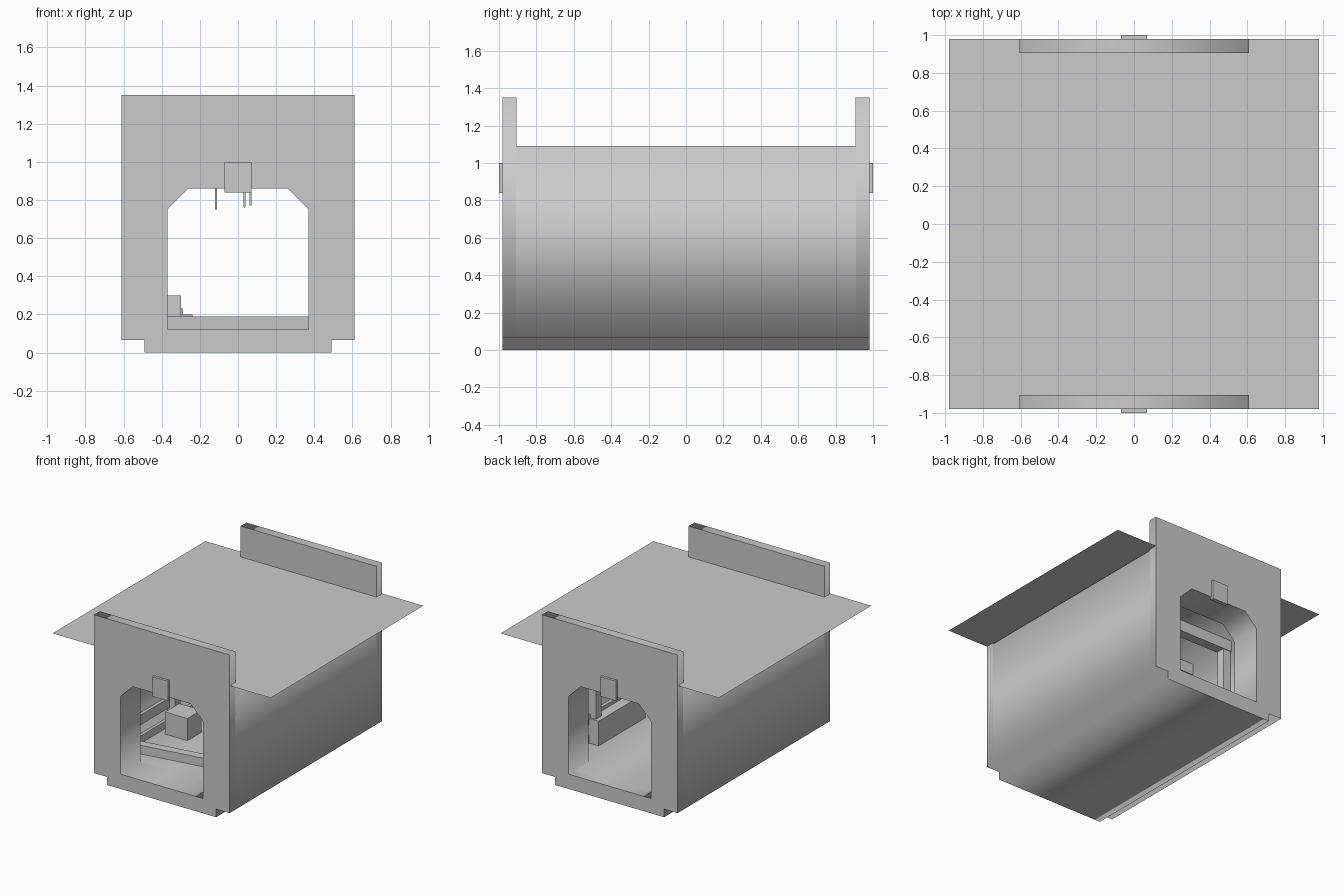
import bpy
from math import radians

old = bpy.data.objects.get("Cube")
if old:
    bpy.data.objects.remove(old)

# One plain grey for the whole structure
GREY = (0.6, 0.6, 0.6, 1)
stone = bpy.data.materials.new("plain_grey")
stone.use_nodes = True
stone.diffuse_color = GREY
stone.node_tree.nodes["Principled BSDF"].inputs["Base Color"].default_value = GREY


def extrude(name, outlines, y0, y1):
    """Fill outlines drawn in x and z (inner ones become holes), extrude along y."""
    curve = bpy.data.curves.new(name, "CURVE")
    curve.dimensions = "2D"
    curve.fill_mode = "BOTH"
    curve.extrude = (y1 - y0) / 2
    for outline in outlines:
        spline = curve.splines.new("POLY")
        spline.points.add(len(outline) - 1)
        for point, (x, z) in zip(spline.points, outline):
            point.co = (x, z, 0, 1)
        spline.use_cyclic_u = True
    ob = bpy.data.objects.new(name, curve)
    bpy.context.collection.objects.link(ob)
    ob.location.y = (y0 + y1) / 2
    ob.rotation_euler.x = radians(90)
    curve.materials.append(stone)
    bpy.ops.object.select_all(action="DESELECT")
    ob.select_set(True)
    bpy.context.view_layer.objects.active = ob
    bpy.ops.object.convert(target="MESH")


def box(name, centre, size, turn=0):
    bpy.ops.mesh.primitive_cube_add(size=1, location=centre, rotation=(0, 0, radians(turn)))
    ob = bpy.context.object
    ob.name = name
    ob.scale = size
    ob.data.materials.append(stone)


def mirrored(half):
    return half + [(-x, z) for x, z in reversed(half)]


def section(top):
    return mirrored([(0.49, 0), (0.49, 0.065), (0.61, 0.065), (0.61, top)])


opening = mirrored([(0.37, 0.12), (0.37, 0.75), (0.26, 0.86)])
chamber = mirrored([(0.58, 0.12), (0.58, 0.96)])

# Hollow body and the thin ground sheet above it
extrude("tunnel_body", [section(1.09), chamber], -0.91, 0.91)
bpy.ops.mesh.primitive_plane_add(size=1.96, location=(0, 0, 1.1))
ground = bpy.context.object
ground.name = "ground_sheet"
ground.data.materials.append(stone)

# Portals at both ends with deep linings and keystones
lining = mirrored([(0.595, 0.08), (0.595, 1.05)])
for end, s in (("front", -1), ("back", 1)):
    extrude(end + "_portal", [section(1.35), opening], *sorted((s * 0.905, s * 0.98)))
    extrude(end + "_lining", [lining, opening], *sorted((s * 0.724, s * 0.906)))
    box(end + "_keystone", (0, s * 0.985, 0.92), (0.14, 0.03, 0.16))

# Timber support frames
for y in (-0.64, -0.05, 0.4):
    box("cap_beam", (0, y, 0.915), (1.16, 0.08, 0.09))
    for x in (-0.54, 0.54):
        box("support_post", (x, y, 0.5), (0.07, 0.07, 0.76))

# Wall boards along both sides
for x in (-0.57, 0.57):
    box("lower_board", (x, 0, 0.15), (0.03, 1.44, 0.06))
    box("upper_board", (x, 0, 0.31), (0.03, 1.44, 0.08))
box("side_bench", (0.525, 0.15, 0.22), (0.11, 0.6, 0.2))

# Fallen timber, crate and small debris on the floor
box("fallen_beam", (0, -0.5, 0.155), (1.12, 0.07, 0.07), 9)
box("crate", (-0.4, -0.13, 0.21), (0.2, 0.18, 0.18))
box("debris_plank", (-0.28, 0.03, 0.19), (0.08, 0.02, 0.02), 20)
box("debris_stake", (-0.295, 0.03, 0.175), (0.015, 0.015, 0.11))

# Rods hanging from the ceiling
for x, low in ((-0.115, 0.75), (0.035, 0.76), (0.065, 0.77)):
    box("hanging_rod", (x, 0.1, (low + 0.96) / 2), (0.01, 0.01, 0.96 - low))
